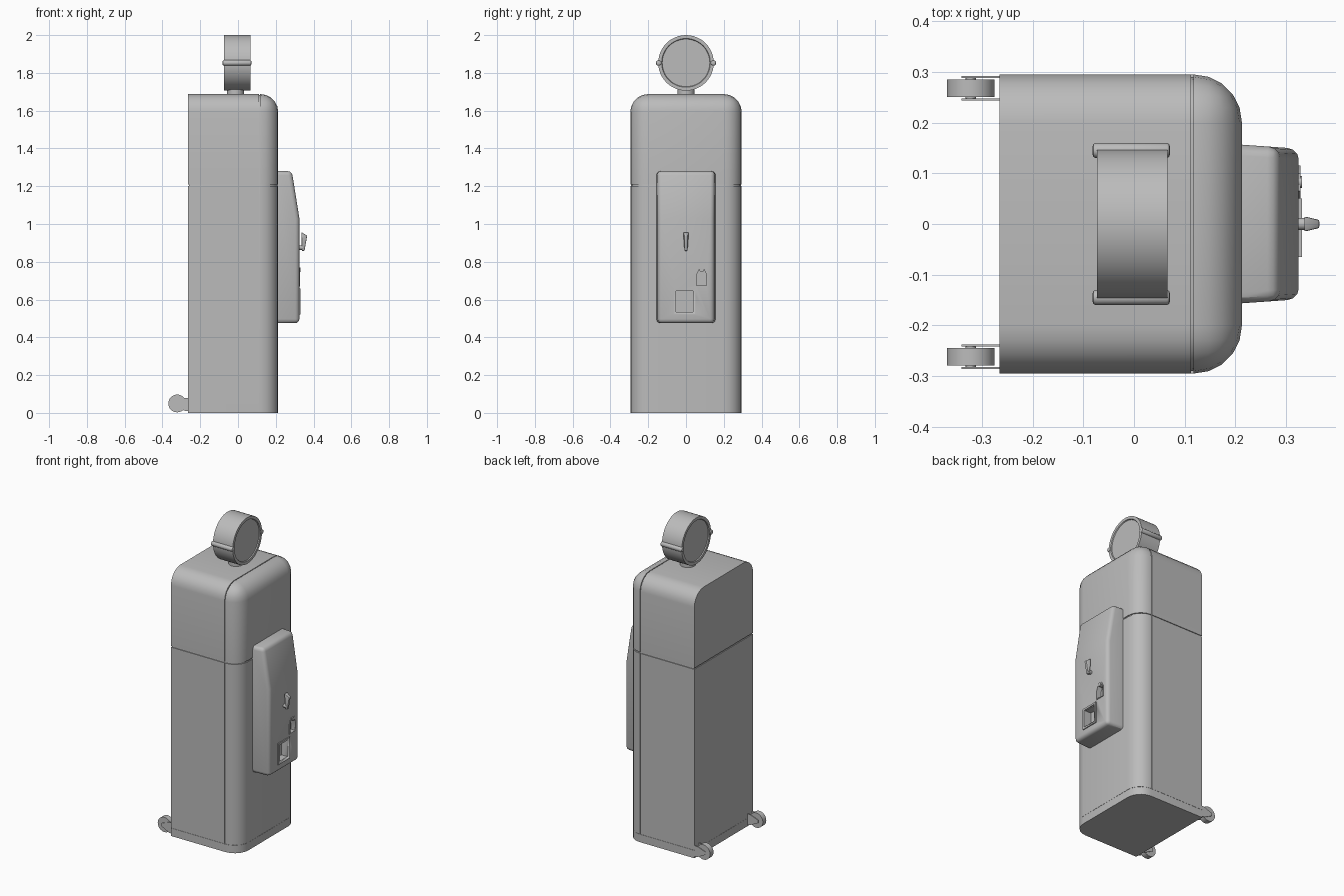
import bpy, bmesh
from math import radians, pi, cos, sin
from mathutils import Matrix, Vector

cube = bpy.data.objects.get("Cube")
if cube:
    bpy.data.objects.remove(cube, do_unlink=True)

grey = bpy.data.materials.new("plain grey")
grey.use_nodes = True
COLOR = (0.5, 0.5, 0.5, 1)
grey.diffuse_color = COLOR
grey.node_tree.nodes["Principled BSDF"].inputs["Base Color"].default_value = COLOR


def finish(bm, name, angle=35):
    bmesh.ops.recalc_face_normals(bm, faces=bm.faces)
    mesh = bpy.data.meshes.new(name)
    bm.to_mesh(mesh)
    bm.free()
    mesh.materials.append(grey)
    ob = bpy.data.objects.new(name, mesh)
    bpy.context.collection.objects.link(ob)
    bpy.ops.object.select_all(action='DESELECT')
    ob.select_set(True)
    bpy.context.view_layer.objects.active = ob
    bpy.ops.object.shade_smooth_by_angle(angle=radians(angle))
    return ob


def box(lo, hi):
    bm = bmesh.new()
    lo, hi = Vector(lo), Vector(hi)
    size = hi - lo
    mat = Matrix.Translation((lo + hi) / 2) @ Matrix.Diagonal((*size, 1))
    bmesh.ops.create_cube(bm, size=1, matrix=mat)
    return bm


def prism(points, axis, lo, hi):
    """Extrude a profile along x (points are y, z) or y (points are x, z)."""
    bm = bmesh.new()
    place = (lambda p, d: (d, p[0], p[1])) if axis == 'X' else (lambda p, d: (p[0], d, p[1]))
    face = bm.faces.new([bm.verts.new(place(p, lo)) for p in points])
    new = bmesh.ops.extrude_face_region(bm, geom=[face])["geom"]
    shift = Vector(place((0, 0), hi - lo))
    bmesh.ops.translate(bm, vec=shift, verts=[g for g in new if isinstance(g, bmesh.types.BMVert)])
    bmesh.ops.recalc_face_normals(bm, faces=bm.faces)
    return bm


def bevel(bm, rule, width, segments):
    edges = [e for e in bm.edges if rule(e)]
    bmesh.ops.bevel(bm, geom=edges, offset=width, segments=segments, profile=0.5,
                    affect='EDGES', clamp_overlap=True)
    return bm


def disc(radius, axis, lo, hi, a, b, sides=48):
    pts = [(a + radius * cos(2 * pi * i / sides), b + radius * sin(2 * pi * i / sides))
           for i in range(sides)]
    return prism(pts, axis, lo, hi)


def cut(target, cutter):
    mod = target.modifiers.new("cut", 'BOOLEAN')
    mod.object, mod.solver = cutter, 'EXACT'
    bpy.context.view_layer.objects.active = target
    bpy.ops.object.modifier_apply(modifier=mod.name)
    bpy.data.objects.remove(cutter, do_unlink=True)


# Cabinet: square at the rear and base, rounded on the other edges
BACK, FACE, SIDE, TOP = -0.265, 0.213, 0.295, 1.688


def cabinet(inset=0.0):
    i = inset
    bm = box((BACK + i, -SIDE + i, i), (FACE - i, SIDE - i, TOP - i))

    def rounded(e):
        c = (e.verts[0].co + e.verts[1].co) / 2
        return (c.x > 0.1 and c.z > 0.1) or (c.z > 1.5 and abs(c.y) > 0.1)
    return bevel(bm, rounded, 0.095, 5)


def slice_body(name, x_range, z_range):
    bm = cabinet()
    for axis, (lo, hi) in ((Vector((1, 0, 0)), x_range), (Vector((0, 0, 1)), z_range)):
        for pos, normal in ((lo, -axis), (hi, axis)):
            geom = bm.verts[:] + bm.edges[:] + bm.faces[:]
            bmesh.ops.bisect_plane(bm, geom=geom, plane_co=axis * pos,
                                   plane_no=normal, clear_outer=True)
            rim = [e for e in bm.edges if e.is_boundary]
            if rim:
                bmesh.ops.contextual_create(bm, geom=rim)
    finish(bm, name)


finish(cabinet(0.005), "cabinet_core")
rear, door = (-1, 0.112), (0.117, 1)
for label, span in (("lower", (0.051, 1.2)), ("upper", (1.208, 3))):
    slice_body("rear_" + label + "_panel", rear, span)
    slice_body("door_" + label + "_panel", door, span)
slice_body("base", (-1, 1), (-1, 0.05))

# Round sign on a short neck
finish(disc(0.045, 'X', 0, 0.032, 0, 0), "sign_neck").matrix_world = (
    Matrix.Translation((-0.013, 0, 1.685)) @ Matrix.Rotation(-pi / 2, 4, 'Y'))
sign = disc(0.147, 'X', -0.073, 0.066, 0, 1.853)
for f in [f for f in sign.faces if len(f.verts) > 4]:
    bmesh.ops.inset_region(sign, faces=[f], thickness=0.018)
    bmesh.ops.inset_region(sign, faces=[f], thickness=0.003, depth=-0.006)
finish(sign, "round_sign")
for s, side in ((1, "right"), (-1, "left")):
    clip = disc(0.015, 'X', -0.082, 0.071, s * 0.145, 1.853, 12)
    bevel(clip, lambda e: len(e.link_faces[0].verts) != len(e.link_faces[1].verts), 0.007, 2)
    finish(clip, "sign_clip_" + side)

# Console with a sloped upper front, narrowing slightly outward
profile = [(0.205, 0.475), (0.325, 0.475), (0.325, 1.03), (0.285, 1.28), (0.205, 1.28)]
console = prism(profile, 'Y', -0.157, 0.157)
bevel(console, lambda e: max(v.co.x for v in e.verts) > 0.21 and not (
    e.verts[0].co.z == e.verts[1].co.z and abs(e.verts[0].co.z - 1.03) < 0.01), 0.022, 3)
for v in console.verts:
    v.co.y *= 1 - 0.45 * (v.co.x - 0.205)
console = finish(console, "console", 30)
arch = [(0.05, 0.67), (0.115, 0.67), (0.115, 0.735), (0.1, 0.768), (0.065, 0.768), (0.05, 0.735)]
cut(console, finish(box((0.28, -0.052, 0.535), (0.4, 0.036, 0.645)), "opening_cutter"))
cut(console, finish(prism([(0.083 + (y - 0.083) * 0.8, 0.675 + (z - 0.67) * 0.85)
                           for y, z in arch], 'X', 0.295, 0.4), "cup_cutter"))

# Delivery frame and coin cup rim
frame = finish(box((0.322, -0.065, 0.522), (0.331, 0.05, 0.658)), "delivery_frame")
cut(frame, finish(box((0.3, -0.052, 0.535), (0.4, 0.036, 0.645)), "frame_cutter"))
rim = finish(prism(arch, 'X', 0.322, 0.328), "coin_cup_rim")
cut(rim, finish(prism([(0.083 + (y - 0.083) * 0.8, 0.675 + (z - 0.67) * 0.85)
                       for y, z in arch], 'X', 0.3, 0.4), "rim_cutter"))
finish(disc(0.012, 'X', 0.3, 0.331, 0.083, 0.758, 16), "coin_button")

# Lever on a small hub
finish(disc(0.012, 'X', 0.32, 0.345, 0, 0.875, 16), "lever_hub")
lever = prism([(0.336, 0.957), (0.366, 0.938), (0.352, 0.858), (0.338, 0.858)],
              'Y', -0.008, 0.008)
for v in lever.verts:
    if v.co.z > 0.9:
        v.co.y *= 1.9 if v.co.x < 0.35 else 1.0
bevel(lever, lambda e: True, 0.003, 2)
finish(lever, "lever")

# Rear wheels held between thin plates
plate = [(-0.26, 0.08), (-0.285, 0.078), (-0.34, 0.058), (-0.34, 0.04), (-0.285, 0.012), (-0.26, 0.008)]
for y, side in ((0.268, "right"), (-0.262, "left")):
    finish(disc(0.047, 'Y', y - 0.017, y + 0.017, -0.322, 0.05, 32), "wheel_" + side)
    finish(disc(0.01, 'Y', y - 0.023, y + 0.023, -0.322, 0.05, 12), "axle_" + side)
    for k, end in ((-1, "inner"), (1, "outer")):
        finish(prism(plate, 'Y', y + k * 0.022 - 0.002, y + k * 0.022 + 0.002),
               "wheel_plate_" + side + "_" + end)
